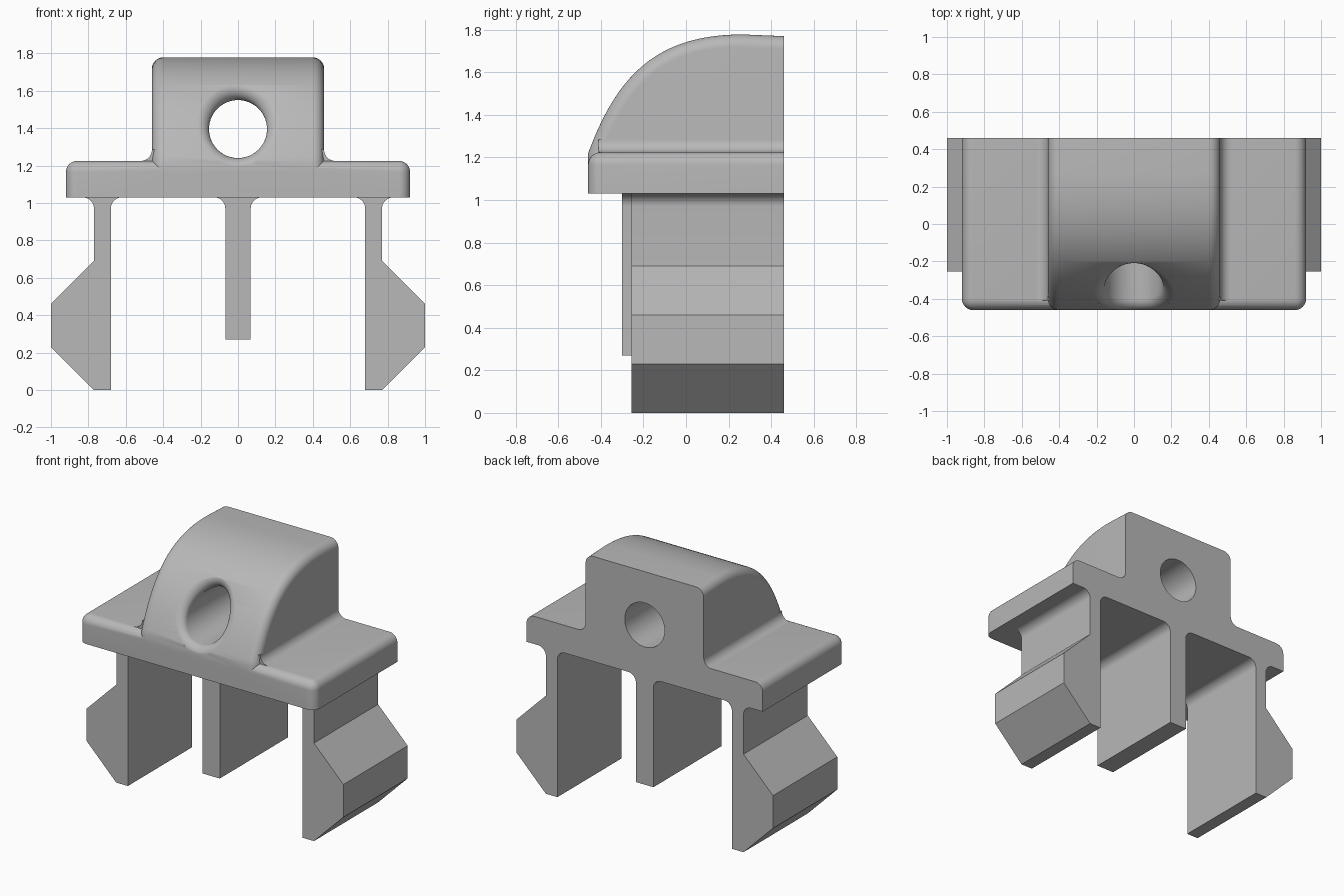
import bpy, bmesh
from math import sin, cos, pi, tan, atan2
from mathutils import Vector
from mathutils.geometry import interpolate_bezier

cube = bpy.data.objects.get("Cube")
if cube:
    bpy.data.objects.remove(cube, do_unlink=True)

BACK, FRONT = 0.46, -0.46
R = 0.06                      # common fillet radius
DECK, UNDER = 1.225, 1.03     # top and underside of the flange
HOLE_R, HOLE_Z = 0.155, 1.395

grey = bpy.data.materials.new("plain grey")
grey.use_nodes = True
grey.diffuse_color = (0.48, 0.48, 0.48, 1)
grey.node_tree.nodes["Principled BSDF"].inputs["Base Color"].default_value = grey.diffuse_color


def finish(bm, name):
    bmesh.ops.recalc_face_normals(bm, faces=bm.faces)
    mesh = bpy.data.meshes.new(name)
    bm.to_mesh(mesh)
    bm.free()
    mesh.materials.append(grey)
    obj = bpy.data.objects.new(name, mesh)
    bpy.context.collection.objects.link(obj)
    return obj


def prism(name, points, start, depth, round_edge=None):
    """Extrude a closed outline of 3D points by a vector, rounding chosen edges."""
    bm = bmesh.new()
    face = bm.faces.new([bm.verts.new(Vector(p) + Vector(start)) for p in points])
    ext = bmesh.ops.extrude_face_region(bm, geom=[face], use_keep_orig=True)
    moved = [g for g in ext["geom"] if isinstance(g, bmesh.types.BMVert)]
    bmesh.ops.translate(bm, verts=moved, vec=depth)
    bmesh.ops.recalc_face_normals(bm, faces=bm.faces)
    if round_edge:
        edges = [e for e in bm.edges if round_edge(*[v.co for v in e.verts])]
        bmesh.ops.bevel(bm, geom=edges, offset=R, offset_type='OFFSET', segments=8,
                        profile=0.5, affect='EDGES', clamp_overlap=False)
    return finish(bm, name)


def arc(cx, cz, a0, a1, n=10):
    return [(cx + R * cos(a0 + (a1 - a0) * i / n), cz + R * sin(a0 + (a1 - a0) * i / n))
            for i in range(n + 1)]


def front_prism(name, outline, y0, y1=BACK, side=1):
    return prism(name, [(side * x, 0, z) for x, z in outline], (0, y0, 0), (0, y1 - y0, 0))


def boolean(target, tool, operation):
    mod = target.modifiers.new(operation, 'BOOLEAN')
    mod.operation, mod.object, mod.solver = operation, tool, 'EXACT'
    bpy.context.view_layer.objects.active = target
    bpy.ops.object.modifier_apply(modifier=mod.name)
    bpy.data.objects.remove(tool, do_unlink=True)


# Flange: rounded along the top and the front corners, flat at the back and below
def flange_edge(a, b):
    mid = (a + b) / 2
    at_back = mid.y > BACK - 0.01
    at_bottom = mid.z < UNDER + 0.01
    return not at_back and not at_bottom


W = 0.92
clip = prism("mounting_clip", [(-W, FRONT, 0), (W, FRONT, 0), (W, BACK, 0), (-W, BACK, 0)],
             (0, 0, UNDER), (0, 0, DECK - UNDER), flange_edge)

# Dome: curved side profile with rounded shoulders
curve = interpolate_bezier(Vector((0, FRONT, 1.22)), Vector((0, -0.33, 1.57)),
                           Vector((0, -0.15, 1.78)), Vector((0, 0.27, 1.778)), 33)
HALF = 0.46


def shoulder_edge(a, b):
    along = abs(a.x - b.x) < 0.01
    at_back = min(a.y, b.y) > BACK - 0.01
    at_bottom = max(a.z, b.z) < 1.12
    return along and not at_back and not at_bottom


profile = [(0, FRONT, 1.1)] + list(curve) + [(0, BACK, 1.77), (0, BACK, 1.1)]
dome = prism("dome", profile, (-HALF, 0, 0), (2 * HALF, 0, 0), shoulder_edge)
boolean(clip, dome, 'UNION')

# Hollow fillets between dome and flange
valley = [(HALF - 0.1, DECK + R)] + arc(HALF + R, DECK + R, pi, 1.5 * pi) \
    + [(HALF + R, 1.15), (HALF - 0.1, 1.15)]
for side in (-1, 1):
    boolean(clip, front_prism("valley_fillet", valley, -0.41, side=side), 'UNION')


# Legs and centre rib, flaring into the underside
def root(x_in, x_out):
    """Filleted top of a leg, running from the outer wall over to the inner wall."""
    return (arc(x_out + R, UNDER - R, pi, pi / 2) + [(x_out + R, 1.1), (x_in - R, 1.1)]
            + arc(x_in - R, UNDER - R, pi / 2, 0))


leg = root(0.68, 0.77) + [(0.68, 0), (0.77, 0), (1, 0.23), (1, 0.46), (0.77, 0.69)]
for side in (-1, 1):
    boolean(clip, front_prism("snap_leg", leg, -0.255, side=side), 'UNION')
rib = root(-0.068, 0.068) + [(-0.068, 0.27), (0.068, 0.27)]
boolean(clip, front_prism("centre_rib", rib, -0.3), 'UNION')


# Through hole whose front rim is rounded into the dome
def dome_y(z):
    for a, b in zip(curve, curve[1:]):
        if a.z <= z <= b.z:
            return a.y + (b.y - a.y) * (z - a.z) / (b.z - a.z)
    return FRONT


bm = bmesh.new()
rings = []
SIDES, STEPS = 72, 10
for i in range(SIDES):
    t = 2 * pi * i / SIDES
    y0 = dome_y(HOLE_Z + HOLE_R * sin(t))
    inner = dome_y(HOLE_Z + (HOLE_R - 0.01) * sin(t))
    outer = dome_y(HOLE_Z + (HOLE_R + 0.05) * sin(t))
    slope = (outer - inner) / 0.06
    phi = atan2(1, slope)
    centre = y0 + R / tan(phi / 2)
    section = [(0.8, HOLE_R)]
    for k in range(STEPS + 1):
        a = (pi - phi) * k / STEPS
        section.append((centre - R * sin(a), HOLE_R + R * (1 - cos(a))))
    section.append((-0.8, section[-1][1]))
    rings.append([bm.verts.new((r * cos(t), y, HOLE_Z + r * sin(t))) for y, r in section])
for i, line in enumerate(rings):
    following = rings[(i + 1) % SIDES]
    for k in range(len(line) - 1):
        bm.faces.new((line[k], line[k + 1], following[k + 1], following[k]))
for end in (0, -1):
    bm.faces.new([line[end] for line in rings])
cutter = finish(bm, "hole_cutter")
cutter.hide_render = True
boolean(clip, cutter, 'DIFFERENCE')

# Smooth shading with crisp edges
for obj in bpy.context.selected_objects:
    obj.select_set(False)
clip.select_set(True)
bpy.context.view_layer.objects.active = clip
bpy.ops.object.shade_smooth_by_angle(angle=pi / 6)
